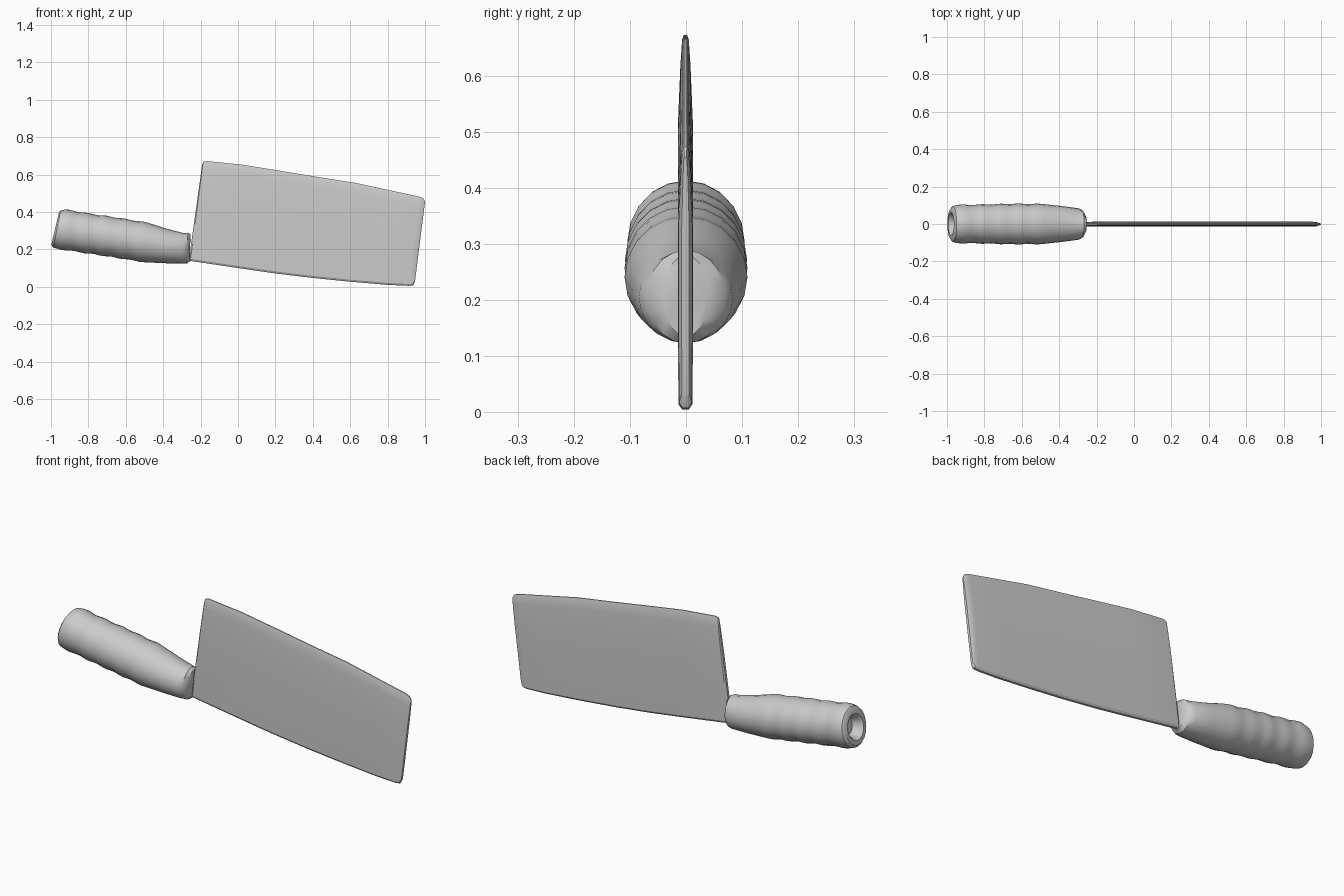
import bpy, bmesh
from math import sin, cos, pi

if "Cube" in bpy.data.objects:
    bpy.data.objects.remove(bpy.data.objects["Cube"])


def loft(name, rings, angle):
    """Skin a list of equal-length closed rings and cap both ends."""
    bm = bmesh.new()
    loops = [[bm.verts.new(p) for p in r] for r in rings]
    n = len(rings[0])
    for a, b in zip(loops, loops[1:]):
        for i in range(n):
            j = (i + 1) % n
            bm.faces.new((a[i], a[j], b[j], b[i]))
    bm.faces.new(loops[0])
    bm.faces.new(loops[-1])
    bmesh.ops.recalc_face_normals(bm, faces=bm.faces)
    me = bpy.data.meshes.new(name)
    bm.to_mesh(me)
    bm.free()
    ob = bpy.data.objects.new(name, me)
    bpy.context.collection.objects.link(ob)
    bpy.ops.object.select_all(action='DESELECT')
    ob.select_set(True)
    bpy.context.view_layer.objects.active = ob
    bpy.ops.object.shade_smooth_by_angle(angle=angle)
    return ob


# Blade: columns from cutting edge (x, z) to spine (x, z), with a thickness factor
columns = [
    (-0.262, 0.150, -0.192, 0.650, 0.5),
    (-0.255, 0.138, -0.186, 0.667, 0.9),
    (-0.235, 0.135, -0.168, 0.672, 1),
    (0.00, 0.100, 0.02, 0.653, 1),
    (0.20, 0.071, 0.22, 0.621, 1),
    (0.40, 0.047, 0.42, 0.588, 1),
    (0.60, 0.027, 0.63, 0.555, 1),
    (0.80, 0.010, 0.82, 0.514, 1),
    (0.915, 0.005, 0.965, 0.483, 1),
    (0.936, 0.008, 0.990, 0.473, 0.9),
    (0.946, 0.026, 1.000, 0.455, 0.5),
]
# height fraction and half thickness
section = [(0, 0.006), (0.02, 0.0125), (0.3, 0.0135), (0.7, 0.0135),
           (0.9, 0.009), (0.985, 0.006), (1, 0.003)]
blade = []
for xb, zb, xt, zt, k in columns:
    side = [(xb + (xt - xb) * v, h * k, zb + (zt - zb) * v) for v, h in section]
    blade.append([(x, -y - 0.001, z) for x, y, z in side]
                 + [(x, y - 0.001, z) for x, y, z in reversed(side)])
loft("blade", blade, 0.5)

# Handle: rings given by top point, bottom point and half width
keys = [
    (-0.958, 0.395, -0.998, 0.225, 0.082),
    (-0.948, 0.408, -0.988, 0.210, 0.096),
    (-0.925, 0.413, -0.962, 0.202, 0.102),
    (-0.80, 0.392, -0.82, 0.181, 0.104),
    (-0.65, 0.370, -0.67, 0.158, 0.108),
    (-0.48, 0.342, -0.50, 0.131, 0.107),
    (-0.38, 0.310, -0.395, 0.126, 0.096),
    (-0.29, 0.287, -0.30, 0.123, 0.084),
    (-0.268, 0.289, -0.275, 0.123, 0.070),
    (-0.254, 0.280, -0.258, 0.135, 0.040),
]
SIDES = 20


def ring(xt, zt, xb, zb, w, s=1.0, dx=0.0):
    cx, cz, ax, az = (xt + xb) / 2, (zt + zb) / 2, (xt - xb) / 2, (zt - zb) / 2
    return [(cx + dx + ax * s * cos(a), w * s * sin(a), cz - dx * 0.14 + az * s * cos(a))
            for a in (2 * pi * i / SIDES for i in range(SIDES))]


# Recessed hole in the butt, then the rounded rim
rings = [ring(*keys[0], s=0.5, dx=0.05), ring(*keys[0], s=0.62, dx=0.012),
         ring(*keys[0], s=0.75)]
for n, (a, b) in enumerate(zip(keys, keys[1:])):
    steps = 6 if 2 <= n <= 4 else 1
    for i in range(steps):
        t = i / steps
        k = [p + (q - p) * t for p, q in zip(a, b)]
        # finger grip ripples along the middle of the handle
        ripple = 1 + 0.022 * sin((k[0] + 0.925) / 0.098 * 2 * pi) if 2 <= n <= 4 else 1
        rings.append(ring(*k, s=ripple))
rings.append(ring(*keys[-1]))
loft("handle", rings, 0.6)
